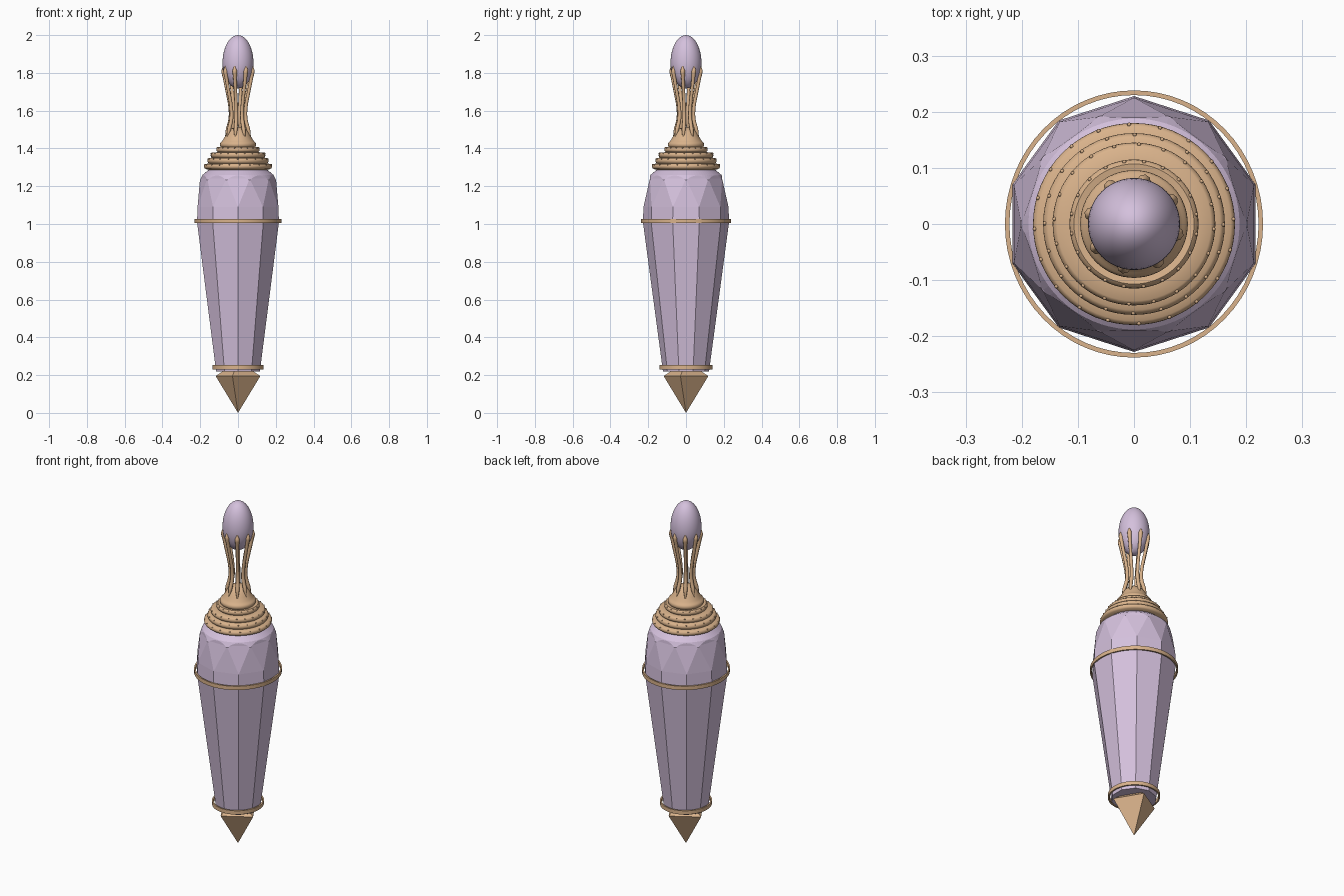
import bpy, bmesh, math
from math import sin, cos, pi, radians

if "Cube" in bpy.data.objects:
    bpy.data.objects.remove(bpy.data.objects["Cube"], do_unlink=True)


def material(name, rgb):
    m = bpy.data.materials.new(name)
    m.use_nodes = True
    m.diffuse_color = (*rgb, 1)
    m.node_tree.nodes["Principled BSDF"].inputs["Base Color"].default_value = (*rgb, 1)
    return m


LILAC = material("pale_lilac", (0.66, 0.53, 0.72))
TAN = material("warm_tan", (0.70, 0.45, 0.26))


def finish(ob, smooth=None):
    bpy.ops.object.select_all(action='DESELECT')
    ob.select_set(True)
    bpy.context.view_layer.objects.active = ob
    if smooth:
        bpy.ops.object.shade_smooth_by_angle(angle=radians(smooth))
    return ob


def loft(name, rings, sides, mat, smooth=None, closed=False, stretch=1.0):
    """Join stacked rings of (radius, z, phase in degrees); radius 0 makes a point."""
    bm = bmesh.new()
    loops = []
    for r, z, *ph in rings:
        a0 = radians(ph[0] if ph else 90)
        n = sides if r > 0 else 1
        loops.append([bm.verts.new((r * cos(a0 + 2 * pi * i / sides),
                                    r * stretch * sin(a0 + 2 * pi * i / sides), z))
                      for i in range(n)])
    pairs = list(zip(loops, loops[1:])) + ([(loops[-1], loops[0])] if closed else [])
    for a, b in pairs:
        for i in range(sides):
            j = (i + 1) % sides
            if len(a) == 1:
                bm.faces.new((a[0], b[j], b[i]))
            elif len(b) == 1:
                bm.faces.new((a[i], a[j], b[0]))
            else:
                bm.faces.new((a[i], a[j], b[i]))
                bm.faces.new((a[j], b[j], b[i]))
    if not closed:
        for loop in (loops[0], loops[-1]):
            if len(loop) > 1:
                bm.faces.new(loop)
    bmesh.ops.dissolve_limit(bm, angle_limit=0.005, verts=bm.verts, edges=bm.edges)
    bmesh.ops.recalc_face_normals(bm, faces=bm.faces)
    me = bpy.data.meshes.new(name)
    bm.to_mesh(me)
    bm.free()
    me.materials.append(mat)
    ob = bpy.data.objects.new(name, me)
    bpy.context.collection.objects.link(ob)
    return finish(ob, smooth)


# Tapered ten-sided crystal shaft
loft("crystal_shaft", [(0.122, 0.22), (0.228, 1.01)], 10, LILAC)

# Faceted shoulder, its facets trimmed to scallops by a round cone
shoulder = loft("crystal_shoulder", [(0.228, 1.01), (0.225, 1.09), (0.201, 1.24, 108),
                                     (0.193, 1.32, 108)], 10, LILAC)
trim = loft("shoulder_trim", [(0.35, 0.95), (0.35, 1.1), (0.2, 1.235),
                              (0.188, 1.26), (0.145, 1.295)], 80, LILAC)
trim.hide_render = True
mod = shoulder.modifiers.new("scallops", 'BOOLEAN')
mod.operation = 'INTERSECT'
mod.solver = 'EXACT'
mod.object = trim
finish(shoulder)
bpy.ops.object.modifier_apply(modifier=mod.name)
bpy.data.objects.remove(trim, do_unlink=True)

# Four-sided pointed tip
loft("pointed_tip", [(0, 0), (0.122, 0.195, 76), (0.06, 0.235, 76)], 4, TAN)


# Slightly oval bands around the shaft
def band(name, r, z):
    loft(name, [(r - 0.008, z - 0.011), (r, z - 0.011), (r, z + 0.011),
                (r - 0.008, z + 0.011)], 64, TAN, 40, True, 1.035)


band("upper_band", 0.23, 1.015)
band("lower_band", 0.136, 0.242)

# Stepped cap made of stacked rounded rings
steps = [(0.18, 1.305, 0.015), (0.162, 1.335, 0.017), (0.145, 1.365, 0.016),
         (0.115, 1.394, 0.016), (0.096, 1.42, 0.018)]
profile = [(0.15, 1.285)]
for r, z, h in steps:
    profile += [(r - h + h * cos(t), z + h * sin(t))
                for t in [radians(a) for a in range(-60, 61, 20)]]
profile += [(0.08, 1.445), (0.068, 1.465), (0.058, 1.485), (0.04, 1.505), (0, 1.515)]
loft("stepped_cap", profile, 64, TAN, 45)

# Rows of tiny studs on the cap rings
bm = bmesh.new()
for r, z, h in steps[:4]:
    for i in range(20):
        a = 2 * pi * i / 20 + z * 40
        new = bmesh.ops.create_icosphere(bm, subdivisions=1, radius=0.004)["verts"]
        rr, zz = r - h + h * cos(0.6), z + h * sin(0.6)
        bmesh.ops.translate(bm, verts=new, vec=(rr * cos(a), rr * sin(a), zz))
me = bpy.data.meshes.new("cap_studs")
bm.to_mesh(me)
bm.free()
me.materials.append(TAN)
studs = bpy.data.objects.new("cap_studs", me)
bpy.context.collection.objects.link(studs)
finish(studs, 60)

# Eight curved prongs that hold the egg: radius, height, thickness
path = [(0.068, 1.455, 0.3), (0.056, 1.50, 1.0), (0.041, 1.56, 1.0), (0.043, 1.62, 0.9),
        (0.058, 1.70, 0.85), (0.072, 1.77, 0.9), (0.078, 1.81, 1.2), (0.078, 1.84, 0.25)]
for k in range(8):
    a = radians(-13 + 45 * k)
    cu = bpy.data.curves.new(f"prong_{k + 1}", 'CURVE')
    cu.dimensions = '3D'
    cu.bevel_depth = 0.0105
    cu.bevel_resolution = 2
    cu.resolution_u = 5
    cu.use_fill_caps = True
    sp = cu.splines.new('BEZIER')
    sp.bezier_points.add(len(path) - 1)
    for p, (r, z, w) in zip(sp.bezier_points, path):
        p.co = (r * cos(a), r * sin(a), z)
        p.radius = w
        p.handle_left_type = p.handle_right_type = 'AUTO'
    cu.materials.append(TAN)
    ob = bpy.data.objects.new(f"prong_{k + 1}", cu)
    bpy.context.collection.objects.link(ob)

# Egg-shaped gem on top
egg = [(0, 1.718)]
for i in range(1, 24):
    t = pi * i / 24
    c = -cos(t)
    egg.append((0.082 * sin(t), 1.852 + c * (0.148 if c > 0 else 0.134)))
egg.append((0, 2.0))
loft("egg_gem", egg, 48, LILAC, 60)
